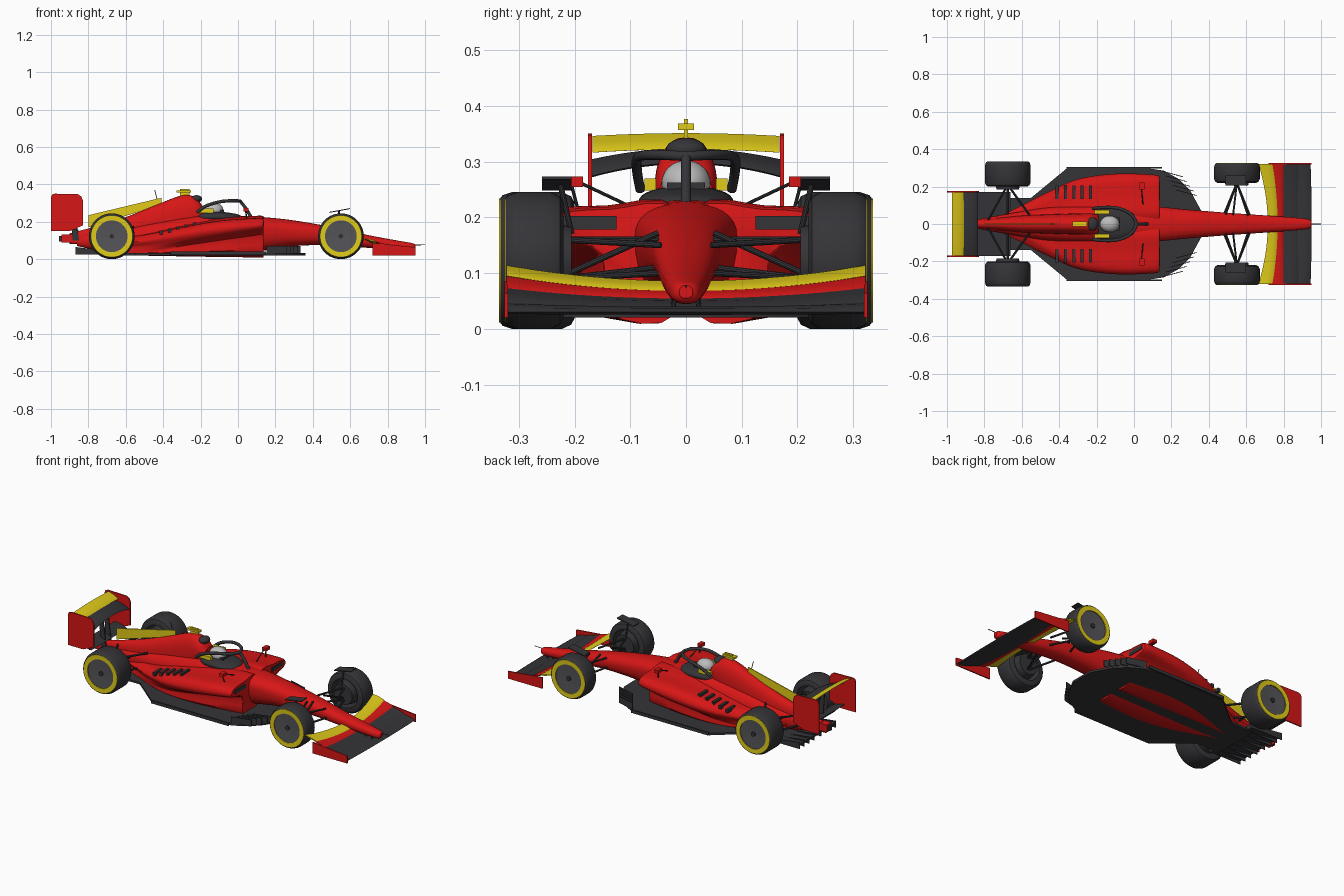
import bpy, bmesh, math
from mathutils import Vector, Matrix

if "Cube" in bpy.data.objects:
    bpy.data.objects.remove(bpy.data.objects["Cube"])

def material(name, col):
    m = bpy.data.materials.new(name)
    m.diffuse_color = (*col, 1)
    m.use_nodes = True
    m.node_tree.nodes["Principled BSDF"].inputs["Base Color"].default_value = m.diffuse_color
    return m

RED = material("red_paint", (0.68, 0.008, 0.008))
DARK = material("dark_carbon", (0.035, 0.035, 0.04))
YELLOW = material("yellow_paint", (0.75, 0.6, 0.01))
DISC = material("wheel_grey", (0.09, 0.09, 0.1))
PALE = material("helmet_grey", (0.5, 0.5, 0.5))

def finish(name, bm, mat, mirror=False):
    bmesh.ops.recalc_face_normals(bm, faces=bm.faces)
    me = bpy.data.meshes.new(name)
    bm.to_mesh(me)
    bm.free()
    me.materials.append(mat)
    ob = bpy.data.objects.new(name, me)
    bpy.context.collection.objects.link(ob)
    if mirror:
        mod = ob.modifiers.new("mirror", 'MIRROR')
        mod.use_axis = (False, True, False)
        mod.use_mirror_merge = False
    return ob

def spline(rows, n, closed=False):
    # Catmull-Rom interpolation of tuples
    k, out = len(rows), []
    for i in range(k if closed else k - 1):
        idx = [(i + d) % k if closed else min(max(i + d, 0), k - 1) for d in (-1, 0, 1, 2)]
        a, b, c, d = (rows[j] for j in idx)
        for s in range(n):
            t = s / n
            out.append(tuple(q + 0.5 * t * (r - p + t * (2*p - 5*q + 4*r - u + t * (3*(q - r) + u - p)))
                             for p, q, r, u in zip(a, b, c, d)))
    return out if closed else out + [rows[-1]]

def loft(name, rings, mat, mirror=False, loop=False):
    bm = bmesh.new()
    vs = [[bm.verts.new(p) for p in r] for r in rings]
    n = len(vs[0])
    for i in range(len(vs) if loop else len(vs) - 1):
        a, b = vs[i], vs[(i + 1) % len(vs)]
        for j in range(n):
            bm.faces.new((a[j], a[(j+1) % n], b[(j+1) % n], b[j]))
    if not loop:
        bm.faces.new(vs[0])
        bm.faces.new(vs[-1])
    return finish(name, bm, mat, mirror)

def egg(row, n=32, e=0.85):
    x, w, zb, zm, zt = row
    ring = []
    for k in range(n):
        c, s = math.cos(k * math.tau / n), math.sin(k * math.tau / n)
        h = (zt - zm) if s > 0 else (zm - zb)
        ring.append((x, w * math.copysign(abs(c)**e, c), zm + h * math.copysign(abs(s)**e, s)))
    return ring

def hull(name, rows, mat, n=6):
    return loft(name, [egg(r) for r in spline(rows, n)], mat)

def prism(name, pts, axis, a, b, mat, mirror=False):
    f = (lambda p, h: (p[0], p[1], h)) if axis == 'z' else (lambda p, h: (p[0], h, p[1]))
    return loft(name, [[f(p, h) for p in pts] for h in (a, b)], mat, mirror)

def box(name, x0, x1, y0, y1, z0, z1, mat, mirror=False):
    return prism(name, [(x0, z0), (x1, z0), (x1, z1), (x0, z1)], 'y', y0, y1, mat, mirror)

def rods(name, pairs, r, mat, mirror=False):
    bm = bmesh.new()
    for p, q in pairs:
        p, q = Vector(p), Vector(q)
        m = Matrix.Translation((p + q) / 2) @ (q - p).to_track_quat('Z', 'Y').to_matrix().to_4x4()
        bmesh.ops.create_cone(bm, cap_ends=True, segments=10, radius1=r, radius2=r,
                              depth=(q - p).length, matrix=m)
    return finish(name, bm, mat, mirror)

def ball(name, c, s, mat):
    bm = bmesh.new()
    bmesh.ops.create_uvsphere(bm, u_segments=28, v_segments=18, radius=1,
                              matrix=Matrix.Translation(c) @ Matrix.Diagonal((*s, 1)))
    return finish(name, bm, mat)

def lathe(name, prof, cx, cz, mat, n=48):
    # closed (radius, y) profile spun round a wheel axle
    rings = [[(cx + r * math.cos(t), y, cz + r * math.sin(t)) for r, y in prof]
             for t in (k * math.tau / n for k in range(n))]
    return loft(name, rings, mat, True, True)

def wing(name, half, le, te, thick, mat, n=24):
    # le / te give (x, z) for s = (y/half)^2
    rings = []
    for k in range(n + 1):
        y = half * (2 * k / n - 1)
        s = (y / half)**2
        (x0, z0), (x1, z1) = le(s), te(s)
        f = lambda t, d: (x0 + (x1 - x0) * t, y, z0 + (z1 - z0) * t + d * thick)
        rings.append([f(0, 0), f(.12, .4), f(.45, .5), f(1, .1), f(1, -.1), f(.45, -.5), f(.12, -.4)])
    return loft(name, rings, mat)

# Main body, engine cover and air intake
hull("body", [(.95, .012, .055, .065, .078), (.93, .026, .045, .065, .086), (.85, .035, .048, .075, .1),
              (.7, .046, .06, .095, .128), (.5, .06, .075, .13, .172), (.3, .076, .07, .15, .207),
              (.13, .092, .045, .165, .225), (-.05, .1, .03, .165, .233), (-.2, .1, .03, .15, .24),
              (-.45, .09, .03, .12, .2), (-.7, .05, .04, .1, .15), (-.86, .02, .07, .1, .13)], RED)
hull("engine_cover", [(-.19, .048, .2, .24, .285), (-.23, .056, .15, .25, .33), (-.3, .056, .1, .22, .341),
                      (-.45, .052, .1, .17, .285), (-.6, .045, .08, .14, .225), (-.75, .03, .08, .12, .178),
                      (-.9, .018, .08, .11, .138)], RED)
ball("air_intake", (-.222, 0, .322), (.03, .036, .02), DARK)
prism("engine_fin", [(-.8, .17), (-.41, .29), (-.41, .328), (-.8, .235)], 'y', -.003, .003, YELLOW)
box("camera_stalk", -.31, -.26, -.004, .004, .33, .376, YELLOW)
box("camera_bar", -.33, -.25, -.014, .014, .357, .368, YELLOW)
rods("antennas", [((-.43, 0, .31), (-.445, 0, .37)), ((.93, 0, .075), (1.0, 0, .077))], .002, DARK)

# Sidepods with undercut
def pod(row):
    x, yo, zt, zm, yu = row
    pts = [(.02, zt), (yo * .55, zt + .003), (yo - .03, zt - .003), (yo, (zt + zm) / 2),
           (yo - .015, zm), (yu, zm - .03), (yu - .01, .03), (.02, .025)]
    return [(x, y, z) for y, z in spline(pts, 4, True)]

pods = [(.135, .245, .21, .165, .15), (.11, .262, .218, .16, .16), (-.1, .268, .203, .13, .19),
        (-.3, .24, .168, .1, .19), (-.45, .175, .137, .075, .15), (-.58, .11, .115, .065, .095),
        (-.7, .05, .1, .06, .045)]
loft("sidepods", [pod(r) for r in spline(pods, 6)], RED, True)
box("sidepod_inlets", .12, .139, .125, .225, .178, .202, DARK, True)
for i in range(5):
    x = -.42 + i * .045
    z = .152 + i * .011
    prism(f"louvre_{i}", [(x, .135), (x + .016, .135), (x + .016, .205), (x, .205)], 'z', z - .02, z + .001, DARK, True)

# Cockpit, driver helmet and halo
hull("cockpit_rim", [(-.22, .05, .2, .22, .24), (-.17, .08, .2, .225, .255), (-.08, .084, .2, .225, .252),
                     (-.01, .06, .2, .22, .242), (.015, .02, .2, .215, .232)], DARK)
ball("helmet", (-.13, 0, .262), (.052, .044, .04), PALE)
box("visor", -.1, -.075, -.034, .034, .235, .262, DARK)
box("headrest_pads", -.21, -.13, .054, .074, .248, .27, YELLOW, True)
cu = bpy.data.curves.new("halo", 'CURVE')
cu.dimensions = '3D'
cu.bevel_depth = .009
cu.bevel_resolution = 3
cu.use_fill_caps = True
side = [(-.22, .082, .25), (-.17, .088, .285), (-.09, .085, .308), (-.02, .055, .312), (.012, 0, .31)]
for pts in (spline(side + [(x, -y, z) for x, y, z in side[-2::-1]], 5),
            [(.012, 0, .31), (.04, 0, .275), (.072, 0, .222)]):
    sp = cu.splines.new('POLY')
    sp.points.add(len(pts) - 1)
    for p, co in zip(sp.points, pts):
        p.co = (*co, 1)
cu.materials.append(DARK)
bpy.context.collection.objects.link(bpy.data.objects.new("halo", cu))
box("mirrors", .03, .055, .185, .222, .254, .273, RED, True)
rods("mirror_stalks", [((.04, .205, .256), (.05, .19, .2)), ((.04, .19, .262), (.05, .08, .21))], .003, DARK, True)

# Floor, edge strips, fences and diffuser
half = [(.36, .07), (.3, .18), (.24, .24), (.16, .285), (.08, .297), (-.36, .297), (-.55, .14), (-.7, .14)]
prism("floor", half + [(x, -y) for x, y in half[::-1]], 'z', .02, .032, DARK)
box("floor_edges", -.36, .15, .297, .306, .022, .04, DARK, True)
for i in range(5):
    y = .15 + i * .025
    x = .335 - i * .018
    prism(f"floor_fence_{i}", [(x, y), (x - .11, y + .03), (x - .11, y + .034), (x, y + .004)],
          'z', .03, .07, DARK, True)
prism("diffuser", [(-.66, .02), (-.87, .045), (-.87, .056), (-.66, .045)], 'y', -.17, .17, DARK)
for i, y in enumerate((.03, .08, .125, .166)):
    prism(f"diffuser_fence_{i}", [(-.66, .025), (-.87, .025), (-.87, .065), (-.66, .04)], 'y', y, y + .004, DARK, True)

# Wheels: tyre, coloured band, cover, hub and brake drum
R = .1225
for name, cx, y0, y1 in (("front", .55, .22, .326), ("rear", -.675, .2, .335)):
    tyre = [(.085, y0), (.104, y0), (.115, y0 + .006), (R, y0 + .022), (R, y1 - .022),
            (.117, y1 - .006), (.112, y1 - .002), (.085, y1 - .004)]
    lathe(name + "_tyres", tyre, cx, R, DARK)
    lathe(name + "_bands", [(.085, y1 - .006), (.112, y1 - .004), (.111, y1), (.085, y1 - .001)], cx, R, YELLOW)
    lathe(name + "_covers", [(.001, y1 - .02), (.087, y1 - .012), (.087, y1 - .006), (.001, y1 - .01)], cx, R, DISC)
    lathe(name + "_hubs", [(.001, y1 - .02), (.013, y1 - .02), (.013, y1 - .002), (.001, y1 - .002)], cx, R, DARK, 16)
    lathe(name + "_drums", [(.001, y0 - .015), (.06, y0 - .015), (.07, y0 + .03), (.07, y1 - .02), (.001, y1 - .02)],
          cx, R, DARK, 32)

# Suspension arms and wheel winglets
rods("front_suspension", [((.49, .05, .16), (.55, .22, .16)), ((.61, .045, .15), (.55, .22, .16)),
                          ((.48, .05, .11), (.55, .22, .09)), ((.62, .045, .1), (.55, .22, .09)),
                          ((.53, .05, .172), (.55, .22, .095))], .0055, DARK, True)
rods("rear_suspension", [((-.56, .05, .17), (-.675, .21, .165)), ((-.78, .02, .15), (-.675, .21, .165)),
                         ((-.57, .06, .09), (-.675, .21, .08)), ((-.78, .02, .09), (-.675, .21, .08)),
                         ((-.675, .02, .12), (-.675, .21, .1225))], .006, DARK, True)
prism("wheel_winglets", [(.49, .248), (.6, .268), (.6, .273), (.49, .253)], 'y', .205, .258, DARK, True)
rods("winglet_stems", [((.54, .205, .17), (.54, .225, .258))], .005, DARK, True)

# Front wing
wing("front_wing_main", .322, lambda s: (.95 - .006 * s, .03), lambda s: (.86, .036 + .012 * s), .014, DARK)
wing("front_wing_second", .322, lambda s: (.88, .037 + .01 * s), lambda s: (.785, .055 + .02 * s), .01, DARK)
wing("front_wing_third", .322, lambda s: (.8, .054 + .018 * s), lambda s: (.755 - .025 * s, .07 + .025 * s), .008, RED)
wing("front_wing_flap", .322, lambda s: (.768 - .028 * s, .068 + .027 * s),
     lambda s: (.715 - .05 * s, .085 + .028 * s), .008, YELLOW)
prism("front_wing_ends", [(.72, .02), (.948, .02), (.948, .064), (.72, .086)], 'y', .319, .326, RED, True)
rods("nose_pylons", [((.9, .02, .055), (.9, .024, .03)), ((.86, .02, .06), (.86, .024, .04))], .004, DARK, True)

# Rear wing, beam wing, pylons and crash structure
wing("rear_wing_main", .172, lambda s: (-.835, .298 - .025 * s), lambda s: (-.92, .322 - .02 * s), .014, DARK)
wing("rear_wing_flap", .168, lambda s: (-.908, .322 - .006 * s), lambda s: (-.972, .35 - .005 * s), .009, YELLOW)
prism("rear_wing_ends", [(-1, .15), (-.9, .15), (-.83, .18), (-.83, .315), (-.838, .335), (-.855, .347),
                         (-.98, .35), (-.994, .345), (-1, .33)], 'y', .169, .176, RED, True)
wing("beam_wing", .17, lambda s: (-.85, .155), lambda s: (-.93, .178), .01, DARK)
prism("rear_pylons", [(-.85, .1), (-.885, .1), (-.9, .31), (-.875, .31)], 'y', .022, .028, DARK, True)
box("crash_structure", -.945, -.85, -.022, .022, .088, .132, RED)
box("tail_light", -.957, -.944, -.012, .012, .095, .125, DARK)

# Smooth shading with sharp edges kept
for ob in bpy.context.scene.objects:
    ob.select_set(ob.type == 'MESH')
bpy.context.view_layer.objects.active = bpy.data.objects["body"]
bpy.ops.object.shade_smooth_by_angle(angle=math.radians(35))
